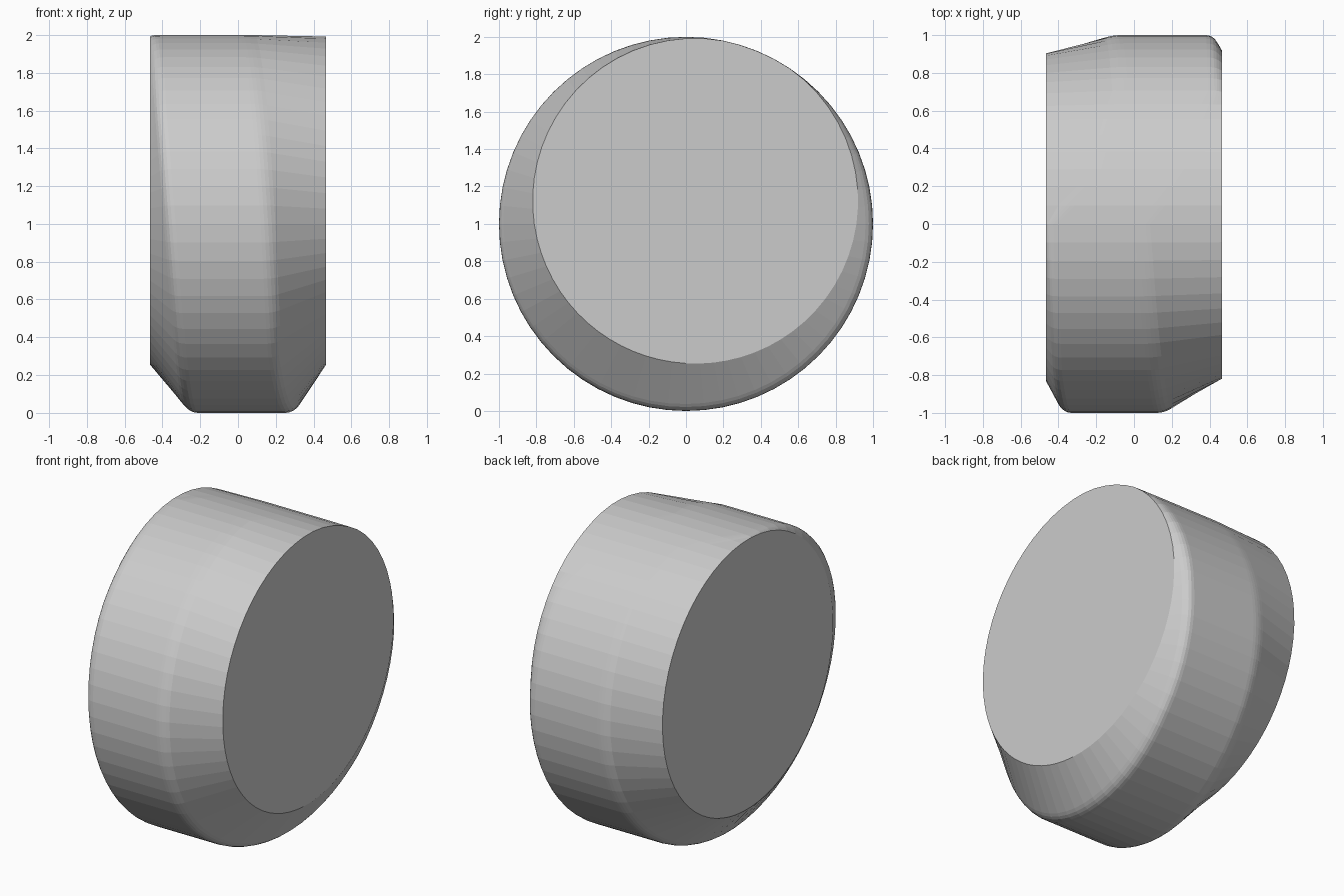
import bpy
import bmesh
from math import cos, sin, tau, radians, sqrt
from mathutils import Vector

cube = bpy.data.objects.get("Cube")
if cube:
    bpy.data.objects.remove(cube)

SEGMENTS = 64
HALF_WIDTH = 0.465


def material(name, colour):
    mat = bpy.data.materials.new(name)
    mat.use_nodes = True
    mat.diffuse_color = colour
    mat.node_tree.nodes["Principled BSDF"].inputs["Base Color"].default_value = colour
    return mat


def blend(keys, angle):
    """Read a value between (degrees, value) keys that wrap round the rim."""
    angle %= 360
    for (a, va), (b, vb) in zip(keys, keys[1:]):
        if a <= angle <= b:
            return va + (vb - va) * (angle - a) / (b - a)


def rim_point(x, radius, angle):
    return Vector((x, radius * cos(angle), 1 + radius * sin(angle)))


def cap_radius(cy, cz, r, angle):
    """Distance from the wheel axis to an off-centre circular cap."""
    along = cy * cos(angle) + cz * sin(angle)
    return min(0.999, along + sqrt(along ** 2 + r * r - cy * cy - cz * cz))


def half_profile(side, creases, cap, angle):
    """Points from the band, round the soft crease, to the cap edge."""
    edge = rim_point(side * HALF_WIDTH, cap_radius(*cap, angle), angle)
    corner = rim_point(blend(creases, angle * 360 / tau), 1, angle)
    start = corner - Vector((side * 0.04, 0, 0))
    slope = edge - corner
    end = corner + slope * min(0.6, 0.045 / max(slope.length, 0.001))
    points = []
    for k in range(5):
        t = k / 4
        points.append(start * (1 - t) ** 2 + corner * 2 * t * (1 - t) + end * t * t)
    return points + [edge]


# Where the slanted chamfers leave the round band, by angle (0 = back, 90 = top)
left_creases = [(0, 0.42), (45, 0.43), (75, 0.25), (90, 0.04), (120, 0.08),
                (155, 0.13), (180, 0.16), (225, 0.20), (270, 0.29), (315, 0.37), (360, 0.42)]
right_creases = [(0, -0.11), (45, -0.07), (75, -0.2), (90, -0.45), (143, -0.42),
                 (180, -0.37), (225, -0.31), (270, -0.25), (315, -0.17), (360, -0.11)]
left_cap = (0.05, 0.123, 0.87)
right_cap = (0.035, 0.123, 0.869)

# Body: one closed skin running from the right cap to the left cap
bm = bmesh.new()
columns = []
for i in range(SEGMENTS):
    angle = radians(i * 360 / SEGMENTS)
    right = half_profile(-1, right_creases, right_cap, angle)
    left = half_profile(1, left_creases, left_cap, angle)
    columns.append([bm.verts.new(p) for p in right[::-1] + left])

for i, column in enumerate(columns):
    following = columns[(i + 1) % SEGMENTS]
    for j in range(len(column) - 1):
        bm.faces.new((column[j], following[j], following[j + 1], column[j + 1]))

# Flat end caps
bm.faces.new([c[0] for c in columns])
bm.faces.new([c[-1] for c in columns])
bmesh.ops.recalc_face_normals(bm, faces=bm.faces[:])

mesh = bpy.data.meshes.new("chamfered_disc")
bm.to_mesh(mesh)
bm.free()
disc = bpy.data.objects.new("chamfered_disc", mesh)
bpy.context.collection.objects.link(disc)
mesh.materials.append(material("plain grey", (0.6, 0.6, 0.6, 1)))
